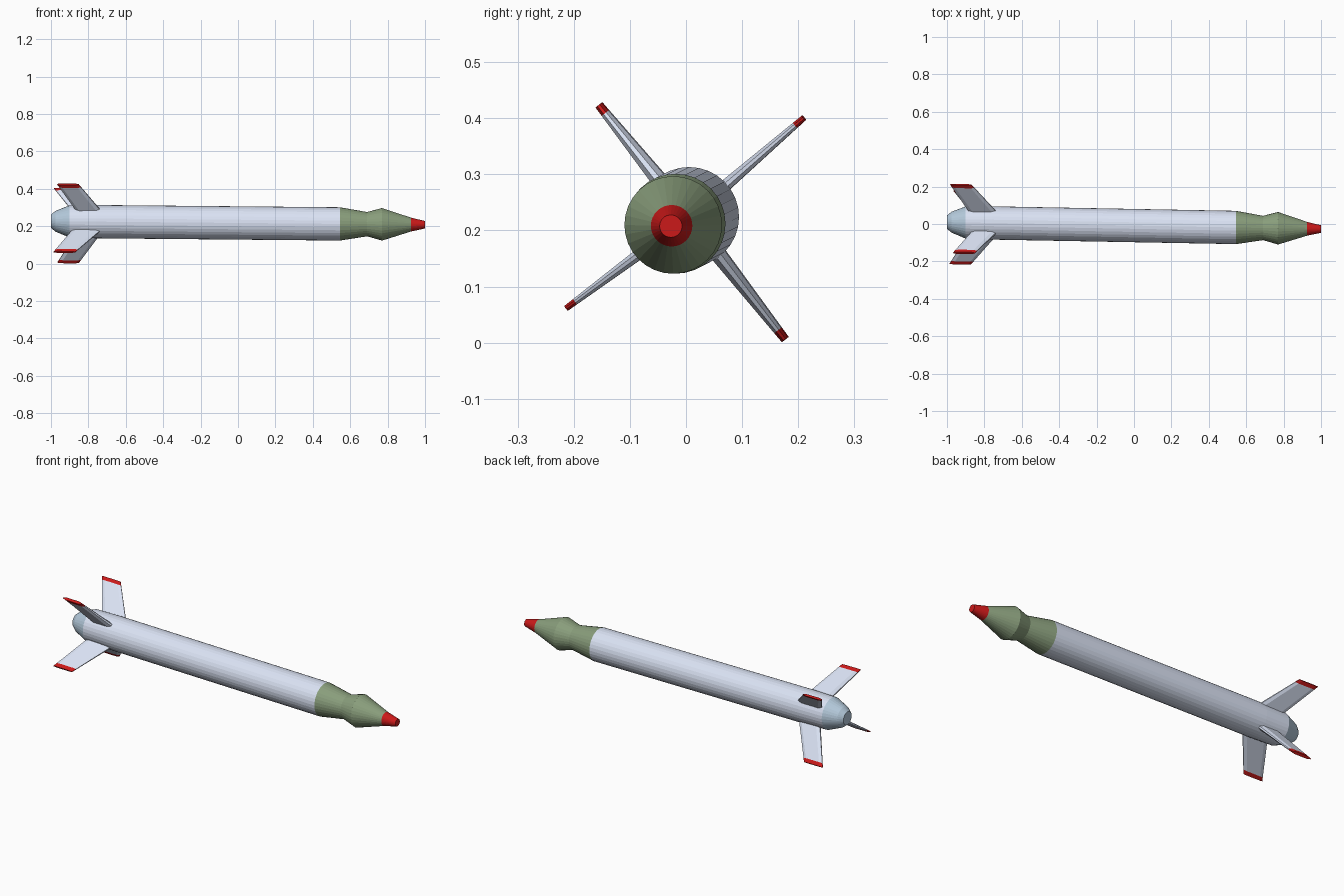
import bpy, bmesh
from math import sin, cos, pi, radians

if "Cube" in bpy.data.objects:
    bpy.data.objects.remove(bpy.data.objects["Cube"])


def material(name, rgb):
    m = bpy.data.materials.new(name)
    m.diffuse_color = (*rgb, 1)
    m.use_nodes = True
    m.node_tree.nodes["Principled BSDF"].inputs["Base Color"].default_value = m.diffuse_color
    return m


WHITE = material("pale_blue_white", (0.70, 0.76, 0.90))
BLUE = material("tail_blue", (0.45, 0.58, 0.70))
GREEN = material("green", (0.25, 0.34, 0.20))
RED = material("red", (0.60, 0.01, 0.01))
SIDES = 32


def place(x, y, z):
    # the long axis leans slightly sideways and down toward the nose
    return (x, y - 0.0085 - 0.0185 * x, z + 0.217 - 0.0093 * x)


def loft(name, rings, mat, cap_start=False, cap_end=False):
    """Bridge a series of equal-length point loops."""
    bm = bmesh.new()
    loops = [[bm.verts.new(place(*p)) for p in ring] for ring in rings]
    n = len(loops[0])
    for a, b in zip(loops, loops[1:]):
        for i in range(n):
            j = (i + 1) % n
            bm.faces.new((a[i], a[j], b[j], b[i]))
    if cap_start:
        bm.faces.new(loops[0][::-1])
    if cap_end:
        bm.faces.new(loops[-1])
    bmesh.ops.recalc_face_normals(bm, faces=bm.faces)
    me = bpy.data.meshes.new(name)
    bm.to_mesh(me)
    bm.free()
    me.materials.append(mat)
    ob = bpy.data.objects.new(name, me)
    bpy.context.collection.objects.link(ob)
    return ob


def lathe(name, profile, mat, **caps):
    rings = [[(x, r * cos(2 * pi * i / SIDES), r * sin(2 * pi * i / SIDES))
              for i in range(SIDES)] for x, r in profile]
    return loft(name, rings, mat, **caps)


# Fuselage sections from tail to nose
lathe("tail_cone", [(-1.0, 0.036), (-0.975, 0.056), (-0.90, 0.086)], BLUE,
      cap_start=True)
lathe("body_tube", [(-0.90, 0.086), (-0.76, 0.089), (0.545, 0.089)], WHITE)
lathe("nose_section", [(0.545, 0.089), (0.69, 0.065), (0.77, 0.087),
                       (0.925, 0.037)], GREEN)
lathe("nose_tip", [(0.925, 0.037), (1.0, 0.020)], RED, cap_end=True)


def fin_ring(t, angle, tip_r, shift, thick):
    """Six-sided fin section; t runs from the root (0) to the tip (1)."""
    r = 0.08 + (tip_r - 0.08) * t
    front = -0.735 + (-0.86 + shift + 0.735) * t
    back = -0.875 + shift + (-0.975 + 0.875) * t
    half = 0.5 * thick * (1 - 0.5 * t)
    chord = front - back
    a = radians(angle)
    section = [(0, 0.35), (0.15, 1), (0.85, 1), (1, 0.35),
               (1, -0.35), (0.85, -1), (0.15, -1), (0, -0.35)]
    return [(back + u * chord,
             r * cos(a) - v * half * sin(a),
             r * sin(a) + v * half * cos(a)) for u, v in section]


# Four swept fins with red tips: angle, tip radius, fore-aft shift, thickness
FINS = [(41, 0.267, -0.008, 0.021), (129.5, 0.257, 0.008, 0.028),
        (216.5, 0.276, -0.011, 0.021), (307.5, 0.277, 0.010, 0.028)]
for i, (angle, tip_r, shift, thick) in enumerate(FINS, 1):
    root, band, tip = (fin_ring(t, angle, tip_r, shift, thick)
                       for t in (0, 0.895, 1))
    loft(f"fin_{i}", [root, band], WHITE, cap_start=True)
    loft(f"fin_tip_{i}", [band, tip], RED, cap_end=True)
